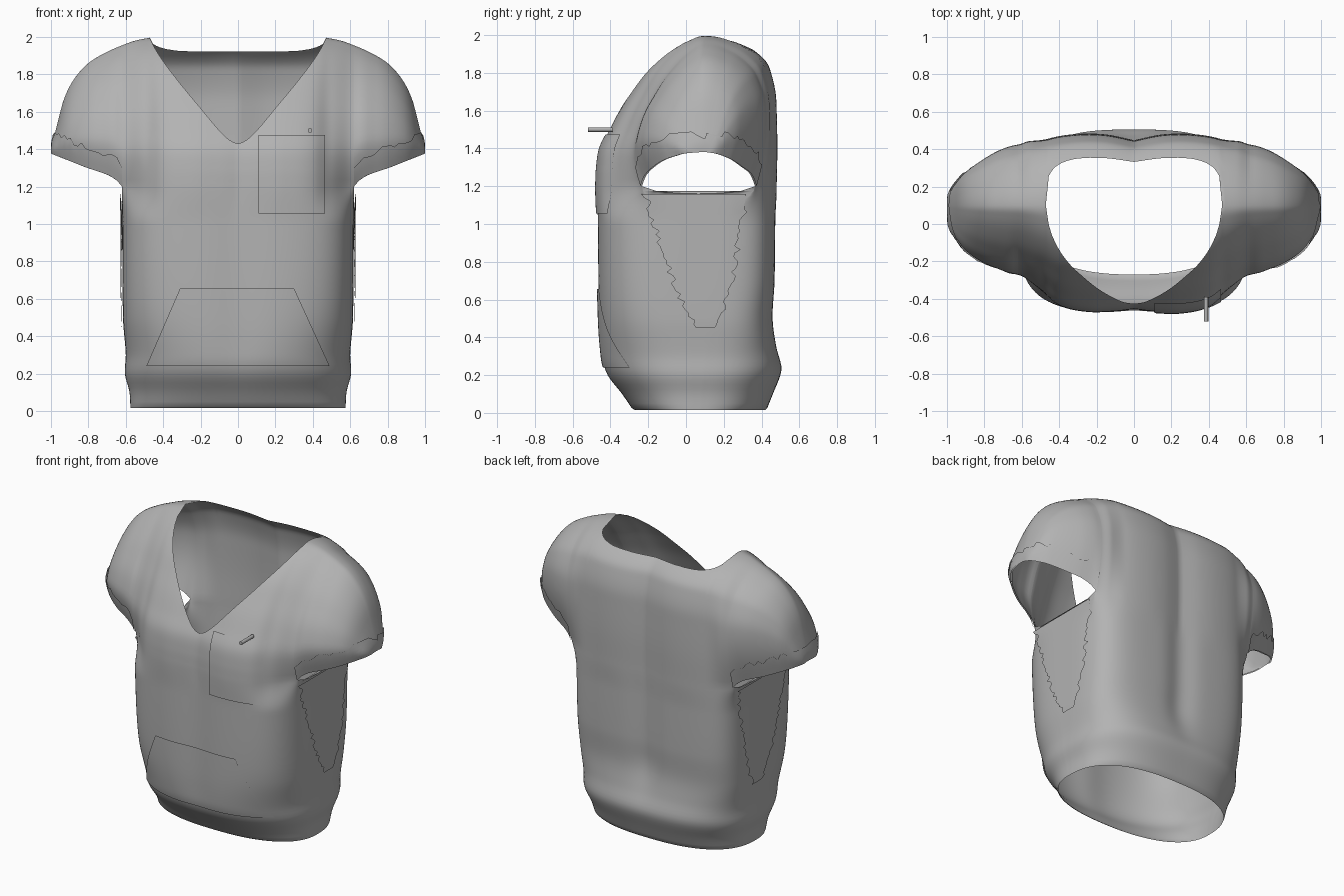
import bpy, bmesh, math, random
from mathutils import Vector

random.seed(4)
if "Cube" in bpy.data.objects:
    bpy.data.objects.remove(bpy.data.objects["Cube"])

cloth = bpy.data.materials.new("grey cloth")
cloth.use_nodes = True
GREY = (0.45, 0.45, 0.45, 1)
cloth.diffuse_color = GREY
cloth.node_tree.nodes["Principled BSDF"].inputs["Base Color"].default_value = GREY


def curve(pts, x):
    """Smooth interpolation through (x, value) pairs."""
    if x <= pts[0][0]:
        return pts[0][1]
    if x >= pts[-1][0]:
        return pts[-1][1]
    i = max(k for k in range(len(pts) - 1) if pts[k][0] <= x)

    def slope(k):
        a, b = pts[max(k - 1, 0)], pts[min(k + 1, len(pts) - 1)]
        return (b[1] - a[1]) / (b[0] - a[0])
    (x0, y0), (x1, y1) = pts[i], pts[i + 1]
    d = x1 - x0
    t = (x - x0) / d
    return (y0 * (1 + 2 * t) * (1 - t) ** 2 + slope(i) * d * t * (1 - t) ** 2
            + y1 * t * t * (3 - 2 * t) - slope(i + 1) * d * t * t * (1 - t))


def ramp(a, b, x):
    t = min(1, max(0, (x - a) / (b - a)))
    return t * t * (3 - 2 * t)


def cloth_object(name, grids):
    """Skin grids of points into one welded, smooth cloth surface."""
    bm = bmesh.new()
    for rows in grids:
        grid = [[bm.verts.new(p) for p in row] for row in rows]
        for a, b in zip(grid, grid[1:]):
            for i in range(len(a) - 1):
                bm.faces.new((a[i], a[i + 1], b[i + 1], b[i]))
    bmesh.ops.remove_doubles(bm, verts=bm.verts, dist=0.0008)
    bmesh.ops.recalc_face_normals(bm, faces=bm.faces)
    me = bpy.data.meshes.new(name)
    bm.to_mesh(me)
    bm.free()
    bpy.context.collection.objects.link(bpy.data.objects.new(name, me))
    me.materials.append(cloth)
    for p in me.polygons:
        p.use_smooth = True


# Body profiles against height, with the squareness of the cross-section
SEAM, MID, APEX, SIDE = 1.2, 0.05, 0.1, 0.62
FRONT = [(0, -.27), (.1, -.34), (.2, -.42), (.3, -.45), (.6, -.465), (1.2, -.47)]
BACK = [(0, .42), (.1, .46), (.2, .5), (.25, .505), (.35, .48), (.5, .46), (.7, .47), (1.2, .475)]
WIDTH = [(0, .575), (.1, .58), (.2, .605), (.3, .6), (.5, .615), (1.2, SIDE)]
SQUARE_F = [(0, 2.4), (.25, 2.5), (.6, 3.3), (1.2, 3.8)]
SQUARE_B = [(0, 2.5), (.25, 3), (.6, 4.3), (1.2, 4.7)]
# Outline at the armhole, shoulder line, sleeve hem and squared arch shapes
OUT_F = [(0, -.455), (.1, -.467), (.25, -.47), (.4, -.435), (.5, -.35), (.6, -.245), (.7, -.205),
         (.8, -.17), (.9, -.11), (.96, -.04), (.985, 0), (1, .07)]
OUT_B = [(0, .445), (.15, .475), (.3, .478), (.45, .455), (.55, .41), (.62, .365), (.75, .32),
         (.9, .24), (.96, .185), (.985, .15), (1, .11)]
SHOULDER = [(.45, 2), (.55, 1.98), (.62, 1.955), (.7, 1.92), (.8, 1.86), (.88, 1.77),
            (.93, 1.67), (.96, 1.56), (.985, 1.46), (1, 1.39)]
HEM = [(.62, 1.2), (.65, 1.235), (.7, 1.265), (.8, 1.3), (.9, 1.34), (1, 1.38)]
ARCH_F = [(0, 1), (.12, .985), (.25, .93), (.375, .775), (.5, .624), (.625, .462),
          (.75, .314), (.875, .148), (.96, .037), (1, 0)]
ARCH_B = [(0, 1), (.25, 1.02), (.5, 1), (.62, .97), (.75, .85), (.82, .74),
          (.91, .42), (.96, .18), (1, 0)]
VNECK = [(0, 1.43), (.04, 1.445), (.1, 1.5), (.2, 1.62), (.3, 1.74), (.4, 1.87), (.45, 1.95), (.47, 2)]
HALF = 40
spread = [math.sin(math.pi / 2 * i / HALF) for i in range(1 - HALF, HALF)]
NECK = SIDE * math.sin(math.pi / 2 * 22 / HALF)


def body_y(x, z, back):
    p = curve(SQUARE_B if back else SQUARE_F, z)
    r = min(abs(x) / curve(WIDTH, z), 1)
    edge = curve(BACK if back else FRONT, z)
    y = MID + (edge - MID) * (1 - r ** p) ** (1 / p)
    if back:
        y -= .03 * math.exp(-(x / .1) ** 2) * ramp(.22, .6, z)
    else:
        y += .012 * math.exp(-(x / .12) ** 2) * ramp(0, .4, z)
    # the top of the torso turns into the armhole outline
    return y + (curve(OUT_B if back else OUT_F, abs(x)) - y) * ramp(1, SEAM, z)


def body_x(y, z):
    back = y > MID
    p = curve(SQUARE_B if back else SQUARE_F, z)
    r = min(1, abs((y - MID) / (curve(BACK if back else FRONT, z) - MID)))
    x = curve(WIDTH, z) * (1 - r ** p) ** (1 / p)
    return x + (SIDE - x) * ramp(1, SEAM, z)


def arch_point(x, h, back):
    """Point on the chest, back or sleeve, from armhole level (0) to crest (1)."""
    f = math.sqrt(max(0, curve(ARCH_B if back else ARCH_F, h)))
    # sleeves swell above their tucked-in hem
    f *= 1 + .27 * ramp(.45, .68, abs(x)) * math.sin(math.pi * h)
    zb = curve(HEM, abs(x))
    top = max(curve(SHOULDER, abs(x)), zb + .005)
    base = curve(OUT_B if back else OUT_F, abs(x))
    return Vector((x, APEX + (base - APEX) * f, zb + h * (top - zb)))


def front_y(x, z):
    if z < SEAM:
        return body_y(x, z, False)
    return arch_point(x, (z - SEAM) / .8, False).y


def neck_end(x, back):
    """How far up the arch the cloth reaches before the neckline."""
    x = abs(x)
    if x > NECK - .001:
        return 1
    if not back:
        return (curve(VNECK, x) - SEAM) / .8
    depth = .67 * (curve(OUT_B, x) - APEX) * (1 - (x / NECK) ** 6) ** (1 / 4)
    h = 1
    while h > .5 and arch_point(x, h, True).y < APEX + depth:
        h -= .001
    return h


# Torso tube from waist hem to armholes
LEVELS, FLANK = 48, 8
torso = []
for k in range(LEVELS + 1):
    z = SEAM * k / LEVELS
    w = curve(WIDTH, z)
    hem = z if k else .015
    front = [(w * u, body_y(w * u, z, False), hem) for u in spread]
    rear = [(w * u, body_y(w * u, z, True), hem) for u in spread[::-1]]

    def flank(a, b, side):
        pts = []
        for j in range(1, FLANK):
            t = j / FLANK
            dip = .04 * math.sin(math.pi * t) ** .5 if k == LEVELS else 0
            pts.append((side * w, a[1] + (b[1] - a[1]) * t, hem - dip))
        return pts
    torso.append(front + flank(front[-1], rear[0], 1) + rear + flank(rear[-1], front[0], -1) + front[:1])

# Chest and back panels running over the shoulders into the sleeves
outer = [SIDE + (1 - SIDE) * math.sin(math.pi / 2 * i / 24) for i in range(25)]
stations = [-x for x in outer[::-1]] + [SIDE * u for u in spread] + outer
ROWS = 32
panels = []
for back in (False, True):
    rows = []
    for x in stations:
        end = neck_end(x, back)
        # rows gather toward the shoulder crest, where the arch turns flat
        rows.append([arch_point(x, end * math.sin(math.pi / 2 * j / ROWS), back)
                     for j in range(ROWS + 1)])
    panels.append(rows)
cloth_object("shirt_body", [torso] + panels)

# Sleeve cuffs and underarm panels, both with ragged edges
for side, label in ((1, "left"), (-1, "right")):
    rows = []
    for x, back in [(x, False) for x in outer] + [(x, True) for x in outer[::-1]]:
        rise = max(curve(SHOULDER, x) - curve(HEM, x), .01)
        lift = min(1, (.11 + random.uniform(-.018, .018)) / rise)
        row = []
        for j in range(7):
            p = arch_point(x, lift * j / 6, back)
            p += Vector((p.x - SIDE, p.y - APEX, 0)).normalized() * .009
            row.append((side * min(p.x, 1), p.y, p.z))
        rows.append(row)
    cloth_object(label + "_sleeve_cuff", [rows])

    rows = []
    for k in range(37):
        t = k / 36
        z = .45 + .71 * t
        y0 = .06 - .28 * t ** .75 + random.uniform(-.018, .018)
        y1 = .15 + .17 * t ** .6 + random.uniform(-.018, .018)
        ys = [y0 + (y1 - y0) * j / 12 for j in range(13)]
        rows.append([(side * (body_x(y, z) + .01), y, z) for y in ys])
    cloth_object(label + "_underarm_panel", [rows])


def pocket(name, z0, z1, left0, right0, left1, right1):
    """Thin patch that follows the front of the garment."""
    rows = []
    for k in range(25):
        t = k / 24
        z = z0 + (z1 - z0) * t
        a, b = left0 + (left1 - left0) * t, right0 + (right1 - right0) * t
        xs = [a + (b - a) * j / 30 for j in range(31)]
        rows.append([(x, front_y(x, z) - .009, z) for x in xs])
    cloth_object(name, [rows])


pocket("chest_pocket", 1.055, 1.475, .11, .465, .11, .465)
pocket("belly_pocket", .24, .655, -.49, .49, -.31, .3)

# Pen through the chest pocket
bpy.ops.mesh.primitive_cylinder_add(vertices=16, radius=.012, depth=.13,
                                    location=(.385, -.455, 1.5), rotation=(math.pi / 2, 0, 0))
pen = bpy.context.object
pen.name = "pocket_pen"
pen.data.materials.append(cloth)
bpy.ops.object.shade_smooth_by_angle()
